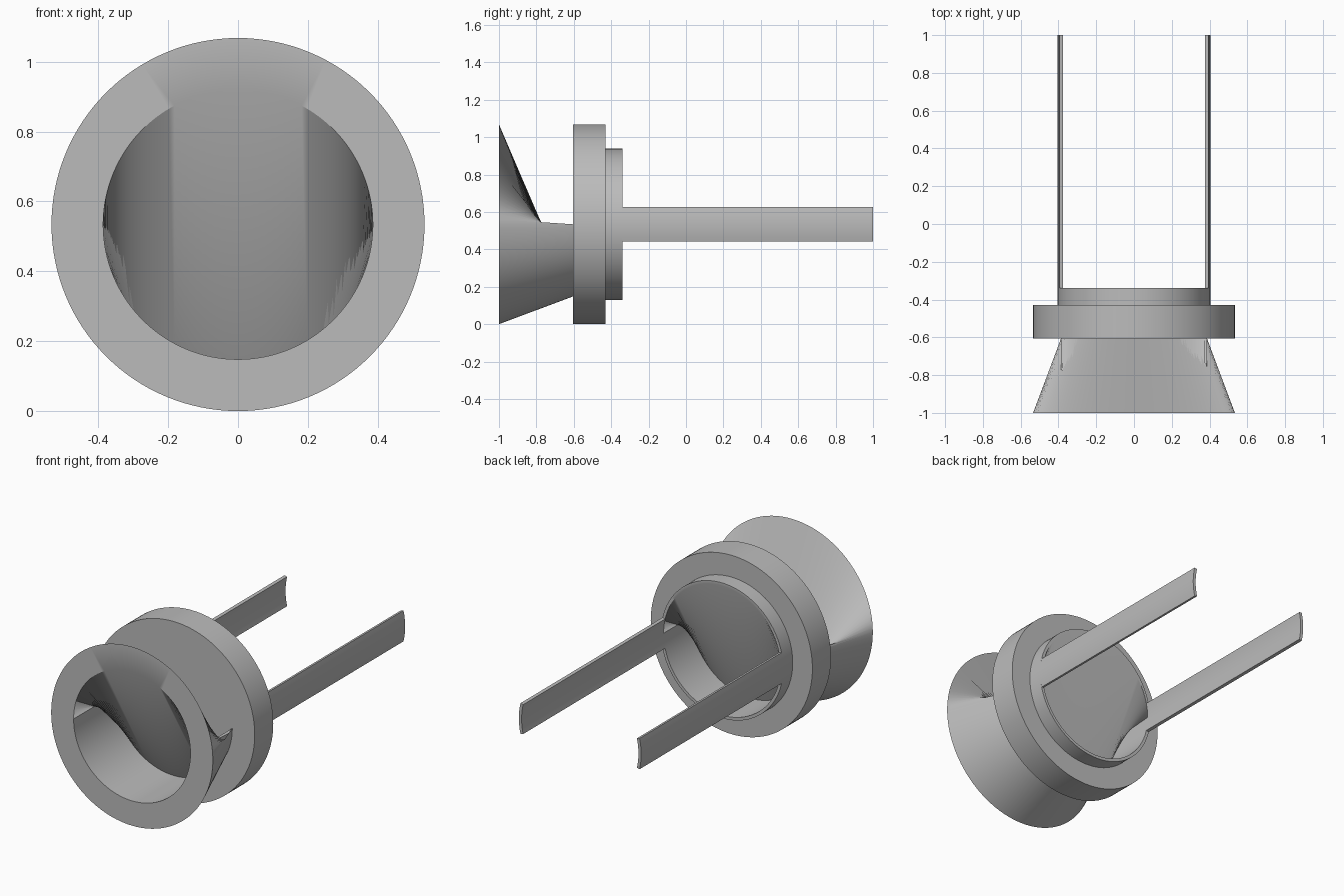
import bpy, bmesh
from math import sin, cos, pi, asin

if "Cube" in bpy.data.objects:
    bpy.data.objects.remove(bpy.data.objects["Cube"], do_unlink=True)

SEGMENTS = 128
R_OUT, R_COLLAR, R_BORE = 0.534, 0.404, 0.386
Y_FRONT, Y_NECK, Y_STEP, Y_REAR, Y_TIP = -1.0, -0.605, -0.43, -0.34, 1.0
CENTRE_Z = R_OUT

grey = bpy.data.materials.new("plain grey")
grey.use_nodes = True
colour = (0.5, 0.5, 0.5, 1)
grey.diffuse_color = colour
grey.node_tree.nodes["Principled BSDF"].inputs["Base Color"].default_value = colour


def finish(bm, name):
    mesh = bpy.data.meshes.new(name)
    bm.to_mesh(mesh)
    bm.free()
    mesh.materials.append(grey)
    obj = bpy.data.objects.new(name, mesh)
    bpy.context.collection.objects.link(obj)
    bpy.ops.object.select_all(action="DESELECT")
    obj.select_set(True)
    bpy.context.view_layer.objects.active = obj
    bpy.ops.object.shade_smooth_by_angle(angle=pi / 6)
    return obj


def lathe(name, profile):
    """Closed profile of (radius, y, folded); a folded ring drops its upper half onto the lower arc."""
    bm = bmesh.new()
    rings = []
    for r, y, folded in profile:
        ring = []
        for k in range(SEGMENTS):
            t = 2 * pi * k / SEGMENTS
            z = r * sin(t)
            ring.append(bm.verts.new((r * cos(t), y, CENTRE_Z + (-abs(z) if folded else z))))
        rings.append(ring)
    for i, a in enumerate(rings):
        b = rings[(i + 1) % len(rings)]
        for k in range(SEGMENTS):
            n = (k + 1) % SEGMENTS
            bm.faces.new((a[k], b[k], b[n], a[n]))
    return finish(bm, name)


def curved_arm(name, side):
    """Thin strip following the collar wall."""
    bm = bmesh.new()
    half, steps = asin(0.092 / R_COLLAR), 8
    angles = [half * (2 * k / steps - 1) for k in range(steps + 1)]
    outline = [(R_COLLAR, t) for t in angles] + [(R_BORE, t) for t in reversed(angles)]
    face = bm.faces.new([bm.verts.new((side * r * cos(t), Y_REAR, CENTRE_Z + r * sin(t)))
                         for r, t in outline])
    result = bmesh.ops.extrude_face_region(bm, geom=[face], use_keep_orig=True)
    moved = [v for v in result["geom"] if isinstance(v, bmesh.types.BMVert)]
    bmesh.ops.translate(bm, verts=moved, vec=(0, Y_TIP - Y_REAR, 0))
    bmesh.ops.recalc_face_normals(bm, faces=bm.faces)
    return finish(bm, name)


# Flared mouth, pinched neck, flange and collar as one turned body
lathe("flared_collar_body", [
    (R_OUT, Y_FRONT, False),
    (R_BORE, Y_NECK, True),
    (R_OUT, Y_NECK, False),
    (R_OUT, Y_STEP, False),
    (R_COLLAR, Y_STEP, False),
    (R_COLLAR, Y_REAR, False),
    (R_BORE, Y_REAR, False),
    (R_BORE, Y_NECK, True),
    (R_BORE, Y_FRONT, False),
])

# Two long arms behind the collar
curved_arm("left_arm", 1)
curved_arm("right_arm", -1)
